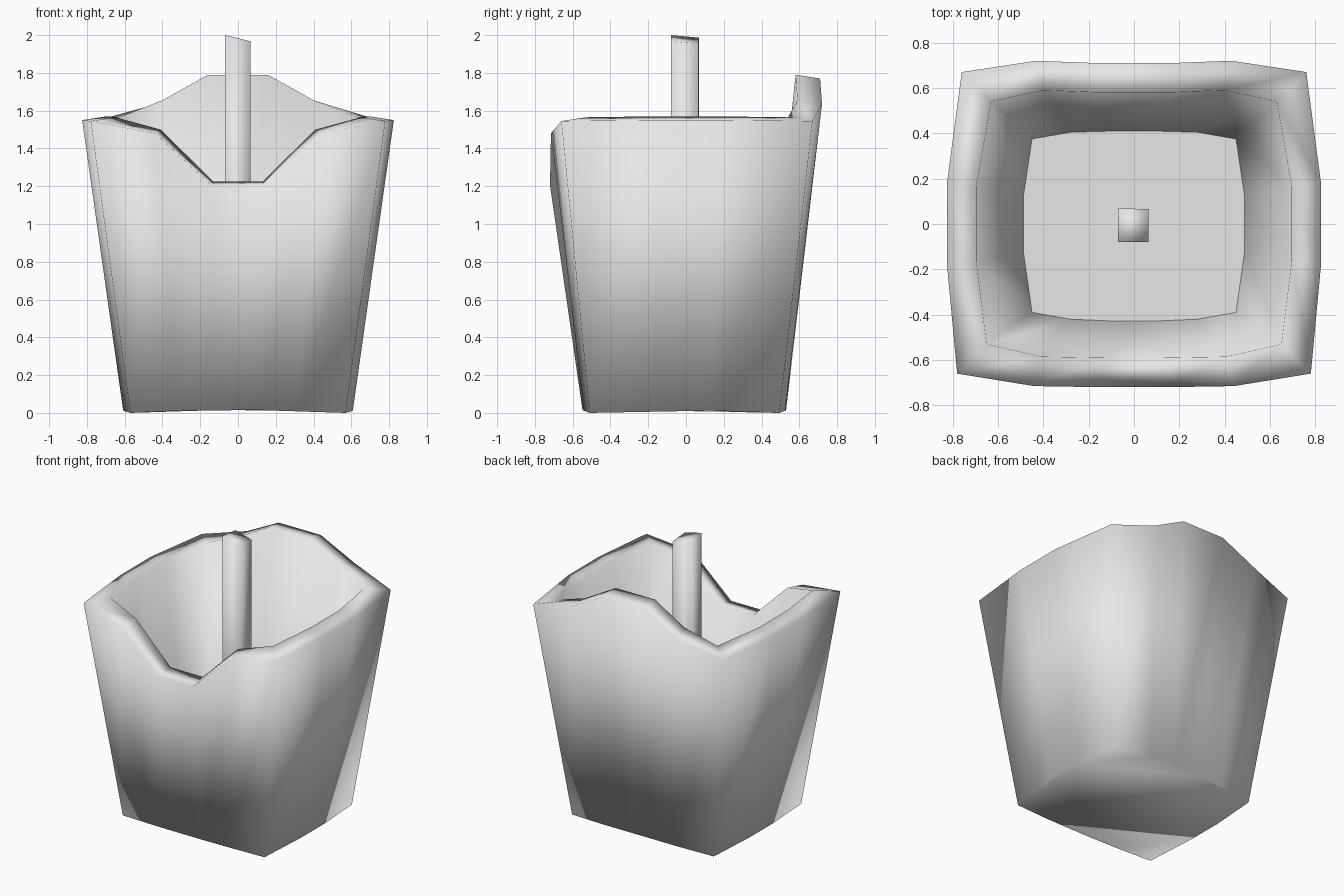
import bpy

cube = bpy.data.objects.get("Cube")
if cube:
    bpy.data.objects.remove(cube)

WALL = 0.13
FLOOR_Z = 0.08


def make_material(name, value):
    mat = bpy.data.materials.new(name)
    mat.use_nodes = True
    color = (value, value, value, 1)
    mat.diffuse_color = color
    mat.node_tree.nodes["Principled BSDF"].inputs["Base Color"].default_value = color
    return mat


grey = make_material("light grey", 0.8)


def make_object(name, verts, faces, smooth):
    mesh = bpy.data.meshes.new(name)
    mesh.from_pydata(verts, [], faces)
    mesh.polygons.foreach_set("use_smooth", [smooth] * len(faces))
    mesh.materials.append(grey)
    mesh.update()
    obj = bpy.data.objects.new(name, mesh)
    bpy.context.collection.objects.link(obj)
    return obj


def mirror_ring(half):
    """Close a front-to-back half outline with its mirror image."""
    return half + [(-x, y, z) for x, y, z in reversed(half)]


def inset(c, limit, wall):
    """Move a coordinate inwards by the wall thickness where it lies on that wall."""
    if abs(c) > limit:
        return c - wall if c > 0 else c + wall
    return c * 0.93


def bridge(a, b, n):
    return [(a + i, a + (i + 1) % n, b + (i + 1) % n, b + i) for i in range(n)]


# Outlines of the carton's left half, from front centre round to back centre
top_half = [(0.14, -0.72, 1.205), (0.44, -0.715, 1.48), (0.78, -0.66, 1.545),
            (0.825, -0.18, 1.55), (0.825, 0.18, 1.55), (0.76, 0.67, 1.545),
            (0.43, 0.72, 1.635), (0.17, 0.71, 1.77)]
base_half = [(0.1, -0.548, 0.015), (0.3, -0.54, 0.012), (0.57, -0.51, 0),
             (0.608, -0.13, 0.012), (0.608, 0.13, 0.012), (0.57, 0.495, 0),
             (0.3, 0.525, 0.012), (0.1, 0.53, 0.015)]
rim_half = [(inset(x, 0.7, WALL), inset(y, 0.6, WALL), z + 0.02) for x, y, z in top_half]
floor_half = [(inset(x, 0.5, WALL - 0.01), inset(y, 0.45, WALL - 0.01), FLOOR_Z)
              for x, y, z in base_half]
base, top, rim, floor = map(mirror_ring, (base_half, top_half, rim_half, floor_half))
n = len(base)

# Carton: underside, outer wall, rim and inner wall
faces = [tuple(reversed(range(n)))]
for k in range(3):
    faces += bridge(k * n, (k + 1) * n, n)
make_object("carton", base + top + rim + floor, faces, True)

# Flat floor inside the carton
make_object("carton_floor", floor, [tuple(range(n))], False)

# Single upright stick with a slanted end
corners = [(-0.07, -0.08), (0.065, -0.08), (0.065, 0.065), (-0.07, 0.07)]
stick = [(x, y, FLOOR_Z) for x, y in corners]
stick += [(x, y, 1.976 - 0.24 * x - 0.09 * y) for x, y in corners]
make_object("stick", stick, [(3, 2, 1, 0), (4, 5, 6, 7)] + bridge(0, 4, 4), True)
